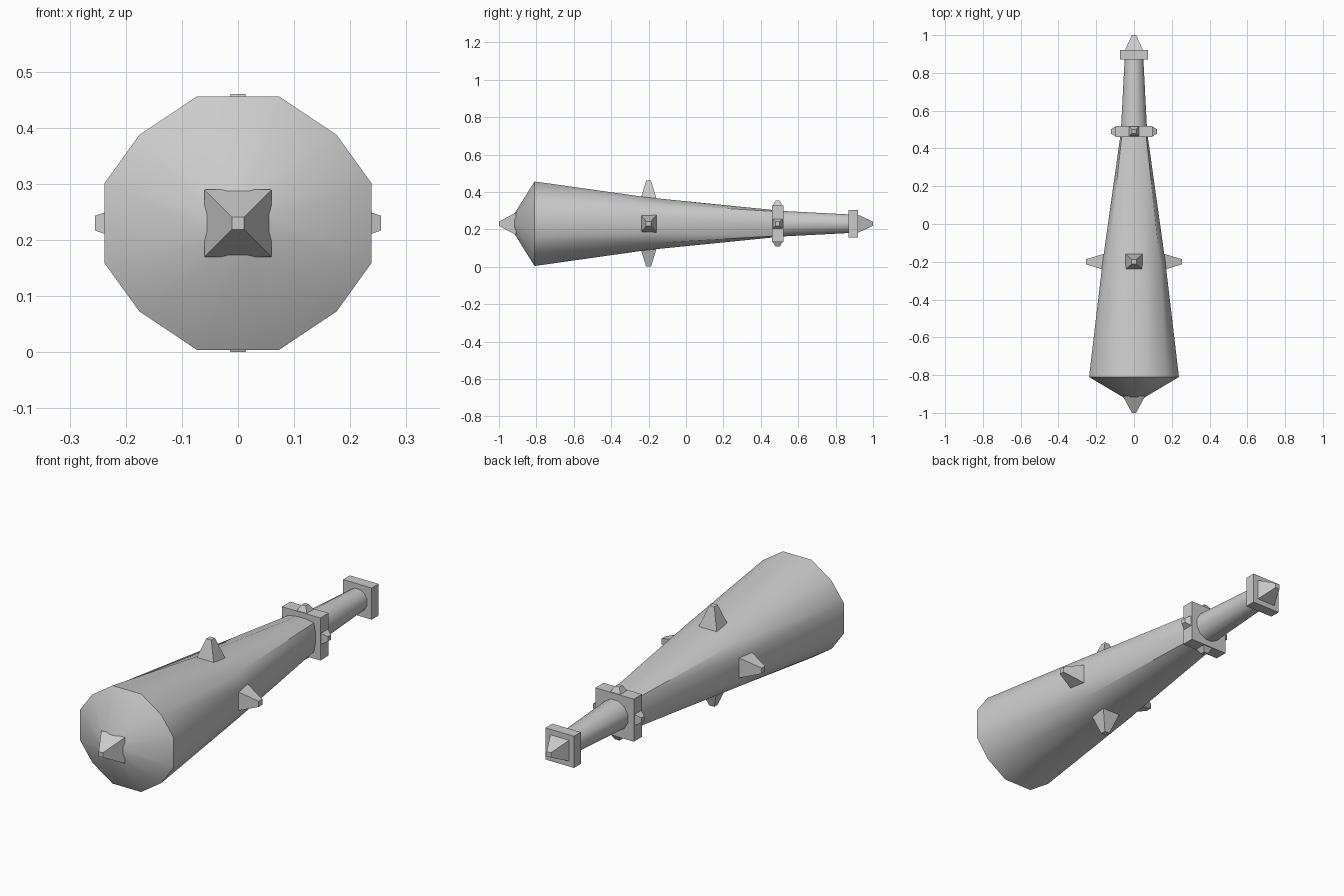
import bpy, bmesh, math
from mathutils import Matrix, Vector

cube = bpy.data.objects.get("Cube")
if cube:
    bpy.data.objects.remove(cube, do_unlink=True)

# One plain grey for the whole club
grey = bpy.data.materials.new("plain grey")
grey.use_nodes = True
GREY = (0.6, 0.6, 0.6, 1)
grey.diffuse_color = GREY
grey.node_tree.nodes["Principled BSDF"].inputs["Base Color"].default_value = GREY

AXIS_Z = 0.23
CENTRE = Vector((0, 0, AXIS_Z))


def loft(name, rings, matrix=Matrix(), smooth=None):
    """Skin equal-sized rings of points and cap both ends."""
    bm = bmesh.new()
    loops = [[bm.verts.new(matrix @ Vector(p)) for p in ring] for ring in rings]
    n = len(loops[0])
    for a, b in zip(loops, loops[1:]):
        for i in range(n):
            j = (i + 1) % n
            bm.faces.new((a[i], a[j], b[j], b[i]))
    bm.faces.new(loops[0])
    bm.faces.new(loops[-1])
    bmesh.ops.recalc_face_normals(bm, faces=bm.faces)
    mesh = bpy.data.meshes.new(name)
    bm.to_mesh(mesh)
    bm.free()
    mesh.materials.append(grey)
    if smooth:
        mesh.shade_smooth()
        mesh.set_sharp_from_angle(angle=math.radians(smooth))
    obj = bpy.data.objects.new(name, mesh)
    obj.location = CENTRE
    bpy.context.collection.objects.link(obj)
    return obj


def section(y, quarter, scale=1):
    """Mirror three quarter-section points into a twelve-sided ring."""
    half = quarter + [(x, -z) for x, z in reversed(quarter)]
    full = half + [(-x, z) for x, z in reversed(half)]
    return [(x * scale, y, z * scale) for x, z in full]


def rect(hx, hy, z):
    return [(-hx, -hy, z), (hx, -hy, z), (hx, hy, z), (-hx, hy, z)]


def spike(name, base, tip, low, high, matrix):
    return loft(name, [rect(*base, low), rect(tip, tip, high)], matrix)


def block(name, half, y0, y1):
    turn = Matrix.Rotation(math.radians(-90), 4, 'X')
    return loft(name, [rect(half, half, y0), rect(half, half, y1)], turn)


# Tapering head: wide and round at the front, nearly square at the guard
wide = [(0.073, 0.226), (0.176, 0.157), (0.238, 0.071)]
middle = [(0.05, 0.14), (0.137, 0.105), (0.166, 0.048)]
narrow = [(0.021, 0.073), (0.064, 0.066), (0.072, 0.021)]
loft("club_head", [section(-0.92, wide, 0.22), section(-0.81, wide),
                   section(-0.2, middle), section(0.47, narrow)], smooth=40)

# Round grip
grip = [(math.sin(math.radians(a)), math.cos(math.radians(a))) for a in (15, 45, 75)]
loft("grip", [section(0.47, grip, 0.073), section(0.88, grip, 0.051)], smooth=40)

# Square guard and pommel
block("guard", 0.098, 0.46, 0.52)
block("pommel", 0.073, 0.87, 0.92)

# Spikes around the head and the guard
for k, side in enumerate(("top", "left", "bottom", "right")):
    turn = Matrix.Rotation(math.radians(90 * k), 4, 'Y')
    low, high = ((0.125, 0.23), (0.15, 0.255))[k % 2]
    spike("head_spike_" + side, (0.05, 0.045), 0.013, low, high,
          Matrix.Translation((0, -0.2, 0)) @ turn)
    spike("guard_spike_" + side, (0.026, 0.026), 0.011, 0.097, 0.123,
          Matrix.Translation((0, 0.49, 0)) @ turn)

# Spikes on both ends
spike("front_spike", (0.06, 0.06), 0.011, 0.91, 1.0,
      Matrix.Rotation(math.radians(90), 4, 'X'))
spike("pommel_spike", (0.048, 0.048), 0.011, 0.92, 1.0,
      Matrix.Rotation(math.radians(-90), 4, 'X'))
